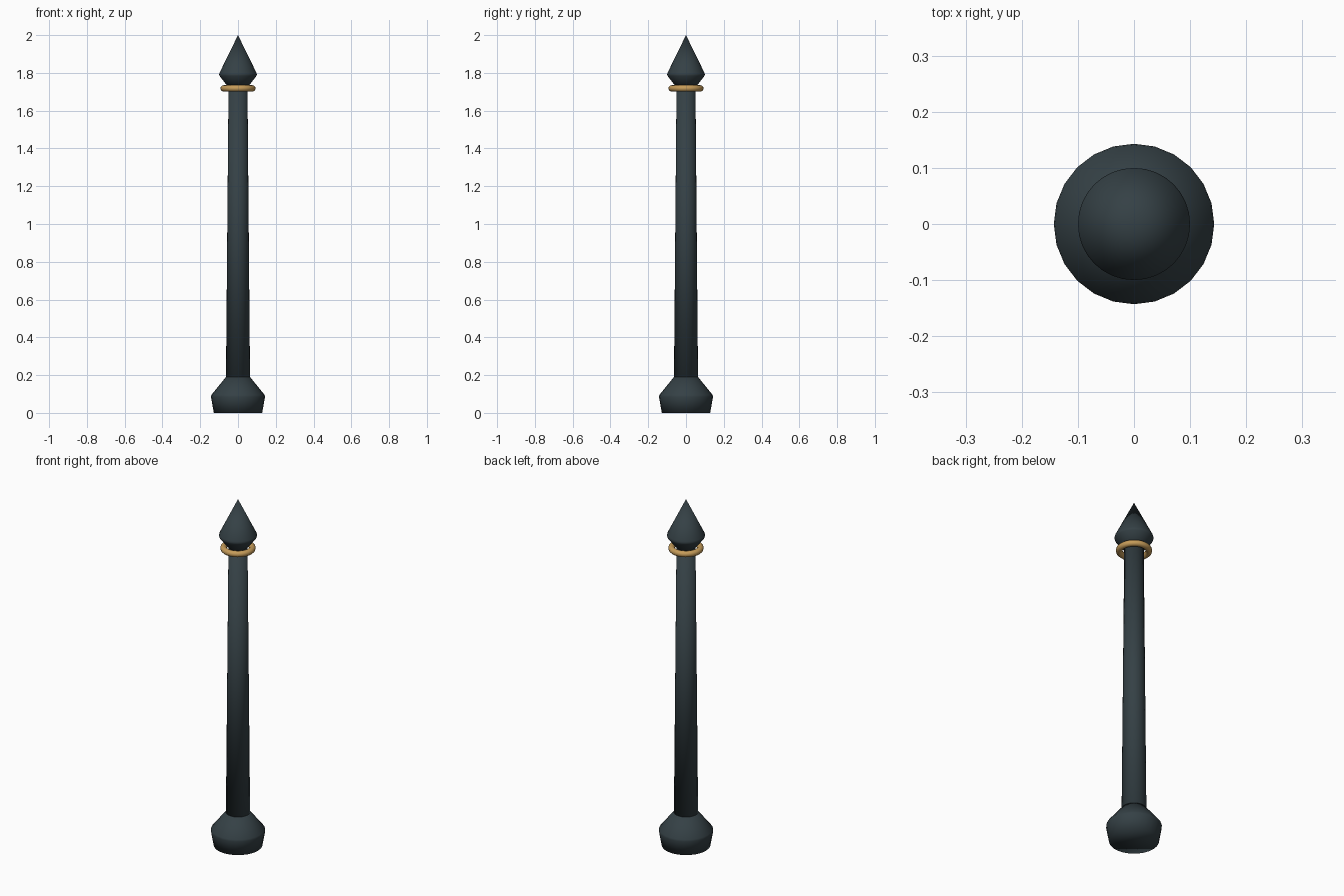
import bpy
import math

cube = bpy.data.objects.get("Cube")
if cube:
    bpy.data.objects.remove(cube, do_unlink=True)


def make_material(name, rgb):
    mat = bpy.data.materials.new(name)
    mat.use_nodes = True
    mat.diffuse_color = (*rgb, 1)
    mat.node_tree.nodes["Principled BSDF"].inputs["Base Color"].default_value = (*rgb, 1)
    return mat


def lathe(name, profile, mat, sides=24):
    """Revolve (radius, height) points around z; flat caps close open ends."""
    verts, rings = [], []
    for r, z in profile:
        count = sides if r > 0 else 1
        rings.append([len(verts) + i for i in range(count)])
        for i in range(count):
            a = math.tau * i / sides
            verts.append((r * math.cos(a), r * math.sin(a), z))
    faces = []
    for low, high in zip(rings, rings[1:]):
        for i in range(sides):
            j = (i + 1) % sides
            if len(high) == 1:
                faces.append((low[i], low[j], high[0]))
            else:
                faces.append((low[i], low[j], high[j], high[i]))
    faces.append(tuple(reversed(rings[0])))
    if len(rings[-1]) > 1:
        faces.append(tuple(rings[-1]))
    mesh = bpy.data.meshes.new(name)
    mesh.from_pydata(verts, [], faces)
    mesh.materials.append(mat)
    mesh.shade_smooth()
    obj = bpy.data.objects.new(name, mesh)
    bpy.context.collection.objects.link(obj)
    return obj


iron = make_material("dark iron", (0.035, 0.052, 0.060))
brass = make_material("brass", (0.56, 0.33, 0.10))

# Flared foot, tapered shaft and pointed finial
lathe("base", [(0.128, 0), (0.143, 0.085), (0.141, 0.095), (0.064, 0.19)], iron)
lathe("shaft", [(0.064, 0.15), (0.05, 1.74)], iron)
lathe("spearhead", [(0.048, 1.72), (0.098, 1.784), (0.1, 1.792), (0.098, 1.8), (0, 2)], iron, 32)

# Collar ring under the finial
bpy.ops.mesh.primitive_torus_add(major_radius=0.076, minor_radius=0.017,
                                 major_segments=32, minor_segments=12,
                                 location=(0, 0, 1.718))
collar = bpy.context.object
collar.name = "collar_ring"
collar.data.materials.append(brass)
collar.data.shade_smooth()
